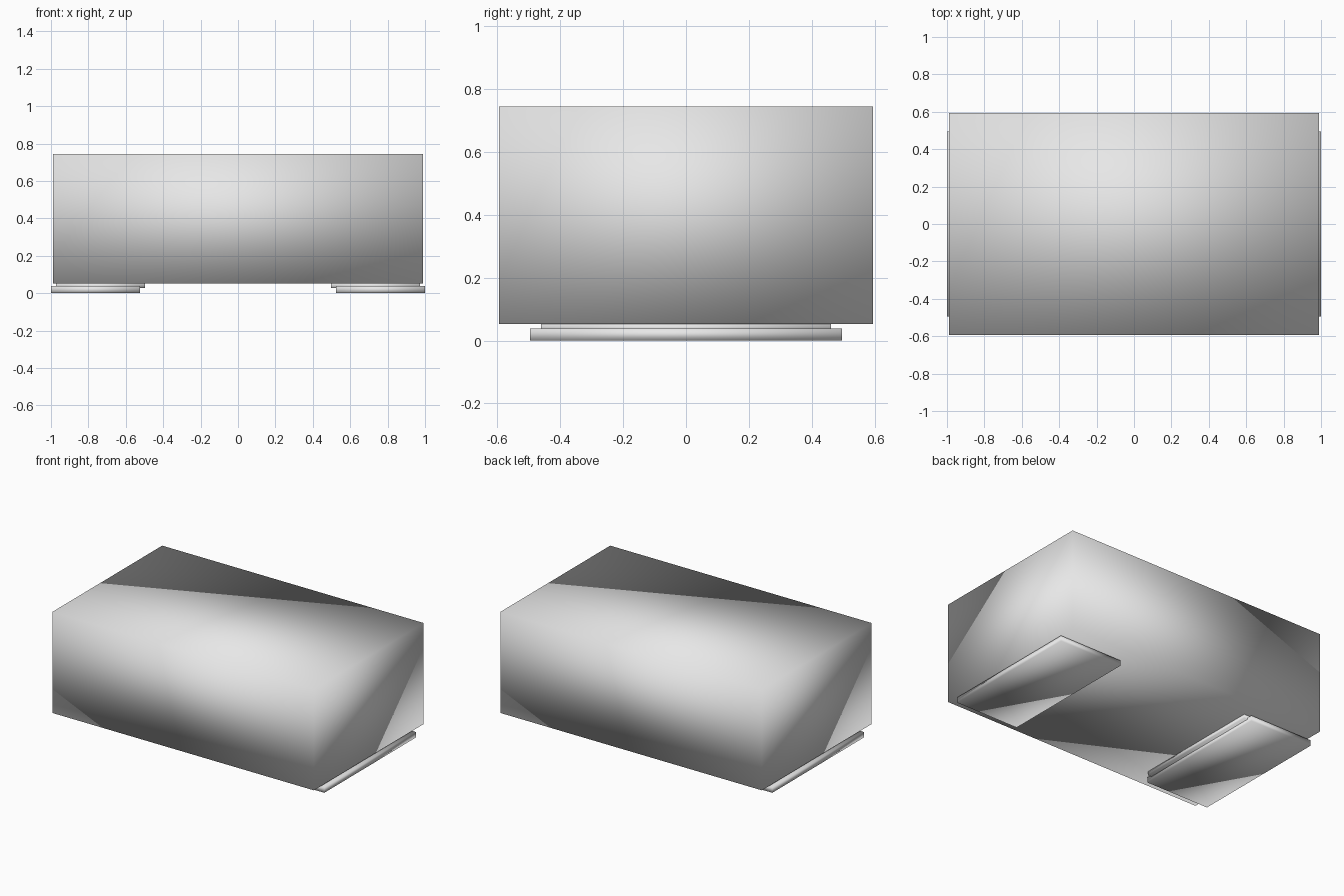
import bpy
import bmesh
from mathutils import Matrix, Vector

default = bpy.data.objects.get("Cube")
if default:
    bpy.data.objects.remove(default, do_unlink=True)

grey = bpy.data.materials.new("light_grey")
grey.use_nodes = True
colour = (0.8, 0.8, 0.8, 1)
grey.diffuse_color = colour
grey.node_tree.nodes["Principled BSDF"].inputs["Base Color"].default_value = colour


def box(name, low, high):
    """Softly shaded box spanning two opposite corners."""
    low, high = Vector(low), Vector(high)
    bm = bmesh.new()
    place = Matrix.Translation((low + high) / 2) @ Matrix.Diagonal((*(high - low), 1))
    bmesh.ops.create_cube(bm, size=1, matrix=place)
    for face in bm.faces:
        face.smooth = True  # shading flows across the box edges
    mesh = bpy.data.meshes.new(name)
    bm.to_mesh(mesh)
    bm.free()
    mesh.materials.append(grey)
    obj = bpy.data.objects.new(name, mesh)
    bpy.context.collection.objects.link(obj)
    return obj


# Main block
box("body", (-0.99, -0.594, 0.052), (0.99, 0.594, 0.743))

# Two flat feet, each with a spacer set slightly inwards
for label, side in (("left", 1), ("right", -1)):
    def slab(part, inner, outer, depth, bottom, top):
        x0, x1 = sorted((side * inner, side * outer))
        box(f"{label}_{part}", (x0, -depth, bottom), (x1, depth, top))

    slab("foot_pad", 0.525, 1.0, 0.495, 0, 0.038)
    slab("foot_spacer", 0.497, 0.973, 0.46, 0.027, 0.053)
